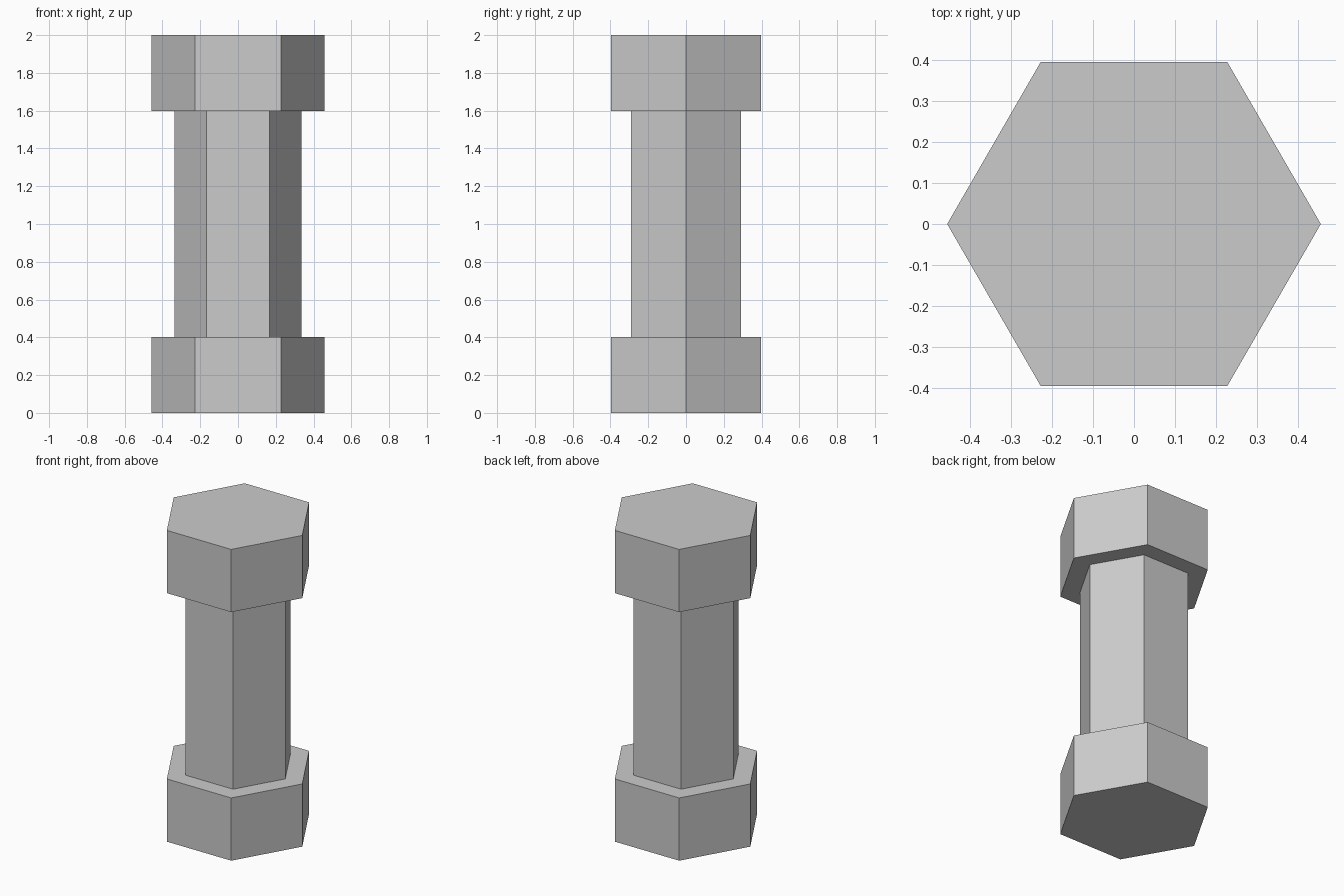
import bpy, math

if "Cube" in bpy.data.objects:
    bpy.data.objects.remove(bpy.data.objects["Cube"])


def hex_prism(name, radius, z0, z1, caps='NGON'):
    """Six-sided prism with two corners on the x axis."""
    bpy.ops.mesh.primitive_cylinder_add(
        vertices=6, radius=radius, depth=z1 - z0, end_fill_type=caps,
        location=(0, 0, (z0 + z1) / 2), rotation=(0, 0, math.radians(30)))
    ob = bpy.context.object
    ob.name = name
    bpy.ops.object.transform_apply(location=False, rotation=True, scale=False)
    return ob


# Two wide hexagonal ends
HEAD_RADIUS, HEAD_HEIGHT, TOTAL = 0.457, 0.403, 2.0
hex_prism("bottom_head", HEAD_RADIUS, 0, HEAD_HEIGHT)
hex_prism("top_head", HEAD_RADIUS, TOTAL - HEAD_HEIGHT, TOTAL)

# Slimmer shaft between them, open where it meets the heads
hex_prism("shaft", 0.336, HEAD_HEIGHT, TOTAL - HEAD_HEIGHT, caps='NOTHING')
